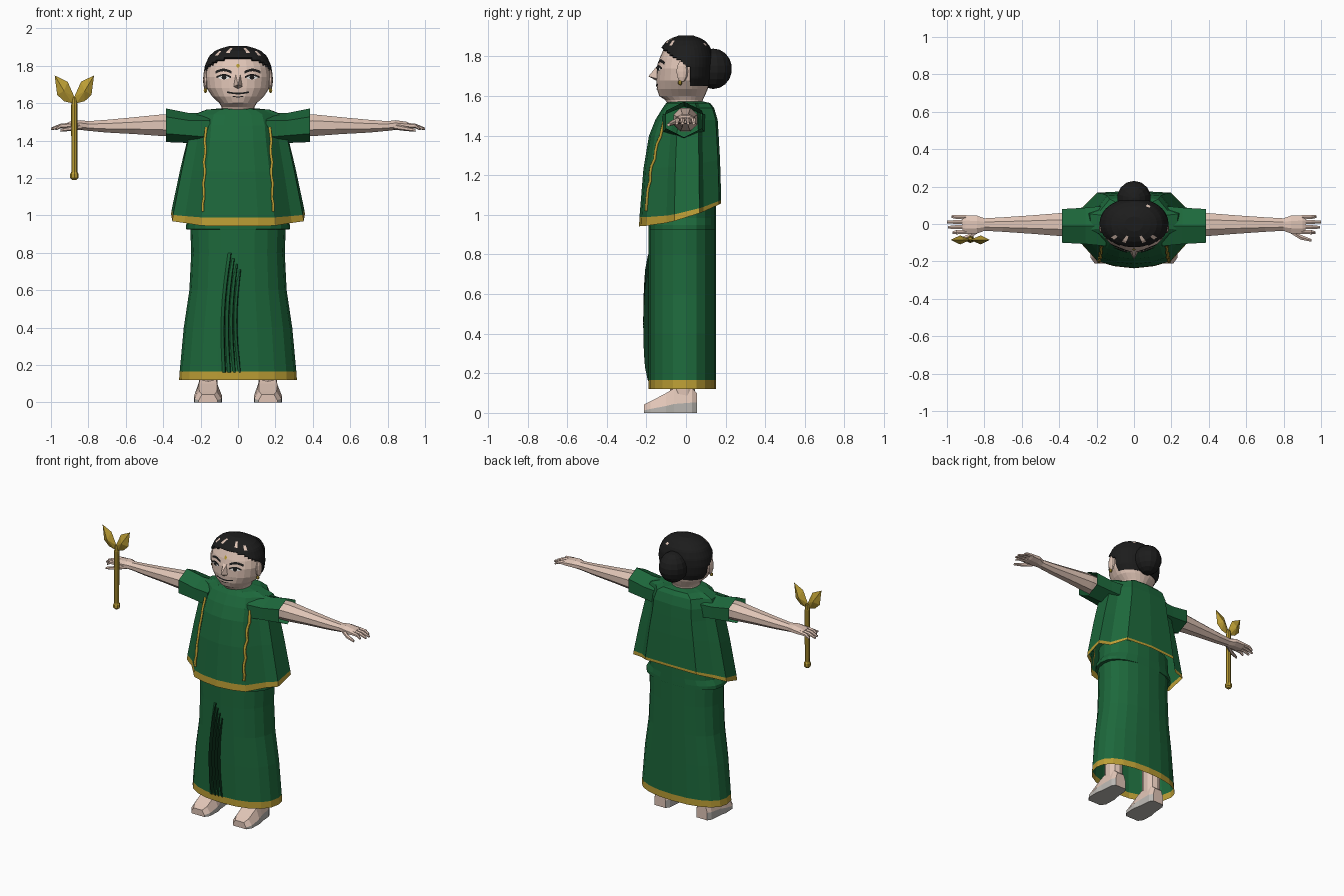
import bpy, bmesh, math
from mathutils import Vector

cube = bpy.data.objects.get("Cube")
if cube:
    bpy.data.objects.remove(cube)


def material(name, r, g, b):
    m = bpy.data.materials.new(name)
    m.use_nodes = True
    m.diffuse_color = (r, g, b, 1)
    m.node_tree.nodes["Principled BSDF"].inputs["Base Color"].default_value = (r, g, b, 1)
    return m


GREEN = material("cloth green", 0.012, 0.138, 0.044)
DARK = material("fold dark green", 0.004, 0.035, 0.012)
GOLD = material("gold", 0.5, 0.34, 0.035)
SKIN = material("skin", 0.75, 0.56, 0.47)
BLACK = material("hair black", 0.012, 0.012, 0.012)
WHITE = material("eye white", 0.8, 0.8, 0.78)
SOLE = material("sole grey", 0.5, 0.48, 0.45)


def finish(name, bm, mats, rule=None):
    bmesh.ops.recalc_face_normals(bm, faces=bm.faces)
    bm.normal_update()
    if rule:
        for f in bm.faces:
            f.material_index = rule(f)
    me = bpy.data.meshes.new(name)
    bm.to_mesh(me)
    bm.free()
    for m in mats:
        me.materials.append(m)
    ob = bpy.data.objects.new(name, me)
    bpy.context.collection.objects.link(ob)
    return ob


def loft(name, rings, mats, rule=None, caps=(True, True), keep=None):
    """Skin a list of equal-length point rings."""
    bm = bmesh.new()
    vs = [[bm.verts.new(p) for p in ring] for ring in rings]
    n = len(vs[0])
    for a, b in zip(vs, vs[1:]):
        for i in range(n):
            j = (i + 1) % n
            bm.faces.new((a[i], a[j], b[j], b[i]))
    for cap, ring in zip(caps, (vs[0], vs[-1])):
        if cap:
            bm.faces.new(ring)
    if keep:
        bad = [f for f in bm.faces if not keep(f.calc_center_median())]
        bmesh.ops.delete(bm, geom=bad, context='FACES')
    return finish(name, bm, mats, rule)


def fan(name, outline, apexes, mat):
    """Flat outline raised to one or two points."""
    bm = bmesh.new()
    vs = [bm.verts.new(p) for p in outline]
    for apex in apexes:
        tip = bm.verts.new(apex)
        for i in range(len(vs)):
            bm.faces.new((vs[i - 1], vs[i], tip))
    return finish(name, bm, [mat])


def ball(name, loc, scale, mat, seg=12):
    bm = bmesh.new()
    bmesh.ops.create_uvsphere(bm, u_segments=seg, v_segments=seg * 2 // 3, radius=1)
    for v in bm.verts:
        v.co = Vector(a * s + l for a, s, l in zip(v.co, scale, loc))
    return finish(name, bm, [mat])


def at(profile, z):
    """Interpolate (z, half width, front, back) rows at a height."""
    z = min(max(z, profile[0][0]), profile[-1][0])
    for a, b in zip(profile, profile[1:]):
        if z <= b[0]:
            t = (z - a[0]) / max(b[0] - a[0], 1e-6)
            return [p + (q - p) * t for p, q in zip(a, b)][1:]


def oval(z, rx, front, back, n=20, power=2.3, grow=0.0):
    pts = []
    for i in range(n):
        a = 2 * math.pi * i / n - math.pi / 2
        c, s = math.cos(a), math.sin(a)
        x = (rx + grow) * math.copysign(abs(c) ** (2 / power), c)
        y = (back + grow if s > 0 else grow - front) * math.copysign(abs(s) ** (2 / power), s)
        pts.append((x, y, z))
    return pts


def tube(x, y, z, ry, rz, n=8, turn=0.5):
    """Ring across the x axis."""
    angles = [2 * math.pi * (i + turn) / n for i in range(n)]
    return [(x, y + ry * math.cos(a), z + rz * math.sin(a)) for a in angles]


# Skirt with gold hem and waistband lip
skirt = [(0.12, 0.315), (0.165, 0.312), (0.4, 0.29), (0.6, 0.26), (0.8, 0.25),
         (0.925, 0.255), (0.926, 0.278), (0.95, 0.278), (0.985, 0.255), (1.08, 0.25)]
loft("skirt", [oval(z, rx, -0.19, 0.152, power=2.25) for z, rx in skirt], [GREEN, GOLD],
     lambda f: int(f.calc_center_median().z < 0.165), (False, True))

# Front pleats: thin ridges with one dark flank
for k in range(4):
    rings = []
    for i in range(9):
        t = i / 8
        x = -0.068 + 0.027 * k + t * (0.03 - 0.01 * k) - 0.02 * math.sin(math.pi * t)
        z = 0.16 + t * (0.64 - 0.03 * k)
        y = -0.192 - 0.024 * math.sin(math.pi * t) ** 0.5
        rings.append([(x - 0.016, -0.185, z), (x, y, z), (x + 0.004, -0.185, z)])
    loft("skirt_pleat", rings, [GREEN, DARK], lambda f: int(f.normal.x > 0.3))

# Loose blouse: angular outline, with a leaning gold hem that narrows to the back
half = [(0, -1), (0.3, -0.95), (0.55, -0.84), (0.8, -0.42), (0.98, -0.25), (1, 0.38),
        (0.77, 0.5), (0.55, 0.94), (0, 1)]
outline = half + [(-x, y) for x, y in half[-2:0:-1]]
blouse = [(0.985, 0.358, -0.237, 0.178), (1.015, 0.354, -0.235, 0.178), (1.25, 0.306, -0.215, 0.172),
          (1.4, 0.272, -0.187, 0.165), (1.48, 0.26, -0.155, 0.16), (1.54, 0.235, -0.118, 0.142),
          (1.565, 0.17, -0.1, 0.122), (1.572, 0.1, -0.085, 0.09)]
rings = []
for z, rx, front, back in blouse:
    fade = min(1, max(0, (1.4 - z) / 0.37))
    ring = [(x * rx, y * back if y > 0 else -y * front) for x, y in outline]
    rings.append([(x, y, z + fade * (0.31 * y + 0.55 * y * y)) for x, y in ring])
rings[1] = [(x, y, z - 0.07 * y) for x, y, z in rings[1]]
loft("blouse", rings[1:], [GREEN], caps=(False, True))
loft("blouse_hem", rings[:2], [GOLD], caps=(False, False))

for s in (-1, 1):
    # Gold stripe down the blouse front
    cu = bpy.data.curves.new("blouse_stripe", 'CURVE')
    cu.dimensions = '3D'
    cu.bevel_depth = 0.009
    cu.bevel_resolution = 0
    cu.materials.append(GOLD)
    sp = cu.splines.new('POLY')
    sp.points.add(12)
    for i, p in enumerate(sp.points):
        z = 1.02 + 0.45 * i / 12
        x = s * (0.187 - 0.014 * i / 12 + 0.004 * math.sin(i * 2))
        rx, front, _ = at(blouse, z)
        depth = 0.84 - 1.68 * max(0, abs(x) / rx - 0.55)
        p.co = (x, front * depth - 0.005, z, 1)
    bpy.context.collection.objects.link(bpy.data.objects.new("blouse_stripe", cu))

    # Flared six-sided sleeve
    loft("sleeve", [tube(s * x, -0.01, z, ry, rz, 6) for x, z, ry, rz in
                    ((0.15, 1.462, 0.125, 0.088), (0.26, 1.467, 0.112, 0.08), (0.385, 1.482, 0.104, 0.09))],
         [GREEN], caps=(True, False))

    # Arm, palm and fingers
    arm = [(0.33, 1.48, 0.066, 0.063), (0.4, 1.482, 0.066, 0.063), (0.55, 1.48, 0.053, 0.049),
           (0.7, 1.477, 0.042, 0.037), (0.8, 1.478, 0.036, 0.028), (0.84, 1.483, 0.052, 0.028),
           (0.9, 1.48, 0.054, 0.023), (0.918, 1.478, 0.045, 0.016)]
    loft("arm", [tube(s * x, -0.003, z, ry, rz) for x, z, ry, rz in arm], [SKIN])
    for k, tip in enumerate((0.975, 1.0, 0.995, 0.97)):
        y = 0.036 - 0.026 * k
        loft("finger", [tube(s * 0.895, y, 1.482, 0.014, 0.014, 6),
                        tube(s * 0.95, y * 1.05, 1.478, 0.0125, 0.012, 6),
                        tube(s * tip, y * 1.1, 1.462, 0.008, 0.007, 6)], [SKIN])
    loft("thumb", [tube(s * 0.83, -0.03, 1.475, 0.018, 0.016, 6),
                   tube(s * 0.89, -0.07, 1.465, 0.015, 0.013, 6),
                   tube(s * 0.95, -0.088, 1.455, 0.008, 0.008, 6)], [SKIN])

    # Leg and foot with a pale sole
    cx = s * 0.16
    loft("leg", [[(cx + x, y - 0.015, z) for x, y, z in oval(z, 0.052, -0.065, 0.06, 10)]
                 for z in (0.08, 0.35)], [SKIN])
    foot = [(-0.212, 0.05, 0.012, 0.042), (-0.18, 0.072, 0.02, 0.058), (-0.1, 0.075, 0.035, 0.1),
            (-0.06, 0.066, 0.045, 0.125), (0.03, 0.058, 0.052, 0.125), (0.056, 0.042, 0.052, 0.1)]
    loft("foot", [[(cx + a * w, y, z) for a, z in
                   ((-1, 0), (-1, h), (-0.65, top), (0.65, top), (1, h), (1, 0))]
                  for y, w, h, top in foot], [SKIN, SOLE],
         lambda f: int(f.calc_center_median().z < 0.0265 and abs(f.normal.y) < 0.8))

# Head and neck
head = [(1.54, 0.085, -0.08, 0.08), (1.58, 0.088, -0.105, 0.085), (1.6, 0.1, -0.135, 0.095),
        (1.635, 0.138, -0.147, 0.11), (1.68, 0.168, -0.15, 0.122), (1.74, 0.176, -0.148, 0.128),
        (1.79, 0.168, -0.134, 0.128), (1.84, 0.145, -0.112, 0.112), (1.875, 0.105, -0.08, 0.08),
        (1.893, 0.04, -0.03, 0.03)]
loft("head", [oval(r[0], *r[1:], n=24, power=2.1) for r in head], [SKIN])

# Hair cap with a few parted spots of scalp, and the bun
spots = [(-0.117, 0.0), (0.07, 0.1), (-0.1, -0.07), (-0.045, -0.085), (0.045, -0.085), (0.1, -0.07)]


def scalp(f):
    c = f.calc_center_median()
    return int(c.z > 1.83 and f.calc_area() < 0.01 and
               any(math.hypot(c.x - x, c.y - y) < 0.012 for x, y in spots))


def under_hair(c):
    return c.z > (1.655 if c.y > 0.025 else 1.755 - 0.75 * c.y)


levels = [1.64 + 0.012 * i for i in range(20)] + [1.882, 1.893]
cap = loft("hair", [oval(z + 0.012, *at(head, z), n=40, power=2.1, grow=0.009) for z in levels],
           [BLACK, SKIN], scalp, (False, True), under_hair)
solid = cap.modifiers.new("thickness", 'SOLIDIFY')
solid.thickness = 0.014
solid.offset = -1
ball("hair_bun", (0, 0.138, 1.738), (0.092, 0.094, 0.102), BLACK, 14)


# Painted face details as thin plates following the face
def face_y(x, z):
    rx, front, _ = at(head, z)
    return front * max(0, 1 - abs(x / rx) ** 2.1) ** (1 / 2.1)


def plate(name, pts, mat, lift=0.004):
    bm = bmesh.new()
    bm.faces.new([bm.verts.new((x, face_y(x, z) - lift, z)) for x, z in pts])
    ob = finish(name, bm, [mat])
    if ob.data.polygons[0].normal.y > 0:
        ob.data.flip_normals()


def disc(x, z, rx, rz, n=10):
    return [(x + rx * math.cos(2 * math.pi * i / n), z + rz * math.sin(2 * math.pi * i / n))
            for i in range(n)]


def band(x0, x1, z, rise, thick, n=6):
    """Strip arching between two x positions."""
    row = [(x0 + (x1 - x0) * i / n, z + rise * math.sin(math.pi * i / n)) for i in range(n + 1)]
    return row + [(x, h - thick) for x, h in reversed(row)]


for s in (-1, 1):
    plate("eye_white", disc(s * 0.075, 1.738, 0.03, 0.011), WHITE)
    plate("iris", disc(s * 0.075, 1.738, 0.013, 0.012), BLACK, 0.006)
    plate("eyelid", band(s * 0.038, s * 0.114, 1.744, 0.012, 0.01), BLACK, 0.007)
    plate("eyebrow", band(s * 0.035, s * 0.12, 1.772, 0.013, 0.014), BLACK)
    ball("ear", (s * 0.174, -0.02, 1.725), (0.013, 0.03, 0.055), SKIN, 9)
    ball("earring", (s * 0.174, -0.03, 1.668), (0.011, 0.011, 0.014), GOLD, 6)
plate("mouth", band(-0.06, 0.06, 1.664, -0.008, 0.009), BLACK)
plate("lower_lip", band(-0.03, 0.03, 1.64, -0.004, 0.005), BLACK)
plate("forehead_mark", disc(0, 1.8, 0.01, 0.012, 6), GOLD, 0.007)
fan("nose", [(0.014, -0.14, 1.76), (0.03, -0.135, 1.685), (0, -0.14, 1.672),
             (-0.03, -0.135, 1.685), (-0.014, -0.14, 1.76)], [(0, -0.19, 1.7)], SKIN)

# Staff with knob and two faceted leaves
SX, SY = -0.875, -0.08


def round_ring(z, r):
    return [(SX + x, SY + y, z) for x, y, _ in oval(0, r, -r, r, 8, 2)]


loft("staff", [round_ring(z, r) for z, r in
               ((1.19, 0.012), (1.2, 0.022), (1.222, 0.022), (1.232, 0.016), (1.59, 0.017), (1.63, 0.01))],
     [GOLD])
for s in (-1, 1):
    leaf = [(0.105, 1.748), (0.036, 1.715), (-0.002, 1.63), (0.012, 1.6), (0.055, 1.61), (0.092, 1.645)]
    fan("staff_leaf", [(SX + s * x, SY - 0.005, z) for x, z in leaf],
        [(SX + s * 0.055, SY - 0.005 + d, 1.665) for d in (-0.024, 0.024)], GOLD)
